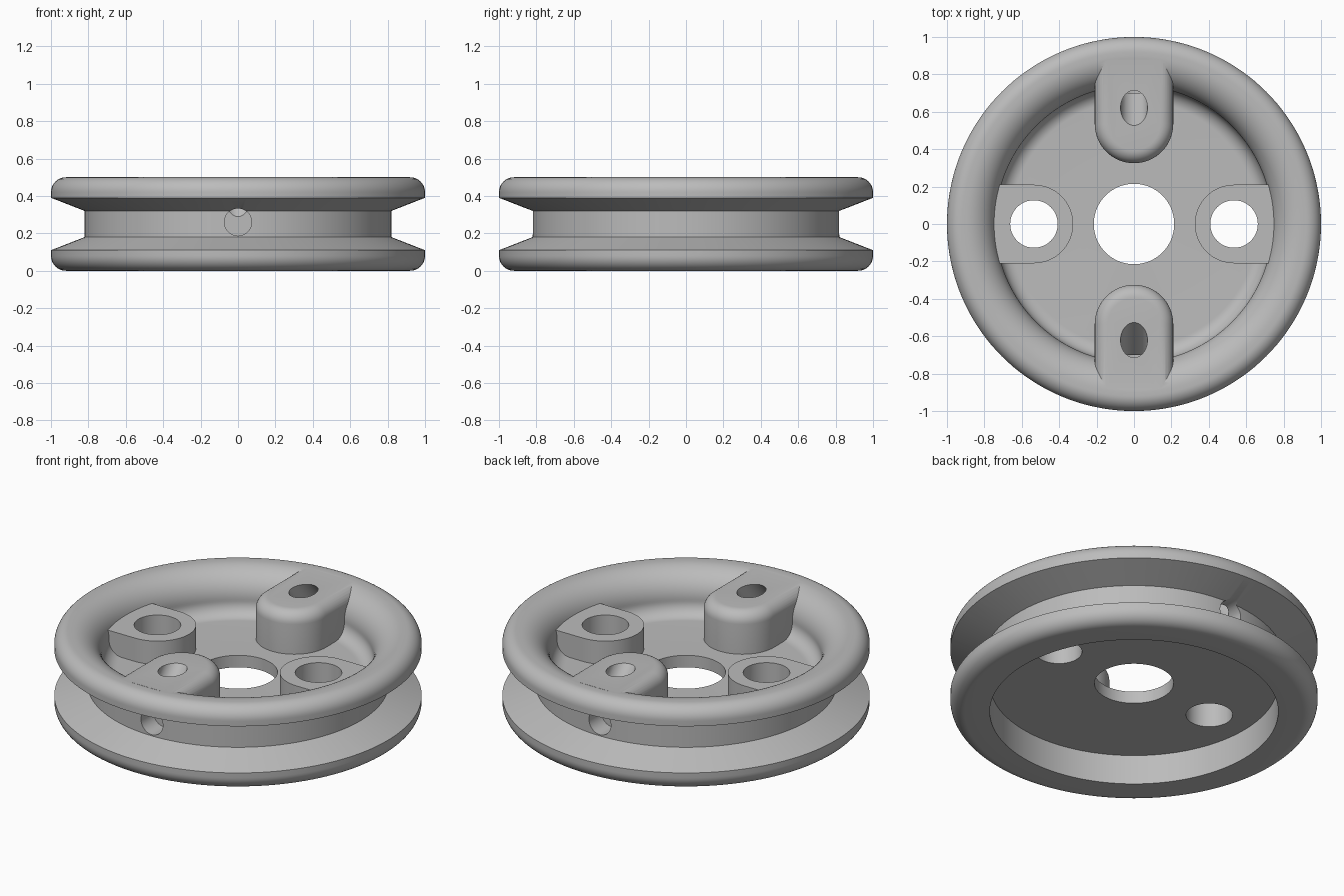
import bpy, bmesh
from math import sin, cos, pi, radians
from mathutils import Matrix, Vector

old = bpy.data.objects.get("Cube")
if old:
    bpy.data.objects.remove(old, do_unlink=True)

SEGMENTS = 144

grey = bpy.data.materials.new("light grey")
grey.use_nodes = True
colour = (0.5, 0.5, 0.5, 1)
grey.diffuse_color = colour
grey.node_tree.nodes["Principled BSDF"].inputs["Base Color"].default_value = colour


def skin(name, loops, wrap=False):
    """Bridge a row of equal vertex loops; cap the ends unless wrapped."""
    bm = bmesh.new()
    rings = [[bm.verts.new(p) for p in loop] for loop in loops]
    n = len(rings[0])
    pairs = list(zip(rings, rings[1:]))
    if wrap:
        pairs.append((rings[-1], rings[0]))
    else:
        bm.faces.new(rings[0])
        bm.faces.new(rings[-1])
    for a, b in pairs:
        for i in range(n):
            j = (i + 1) % n
            bm.faces.new((a[i], a[j], b[j], b[i]))
    bmesh.ops.recalc_face_normals(bm, faces=bm.faces)
    mesh = bpy.data.meshes.new(name)
    bm.to_mesh(mesh)
    bm.free()
    mesh.materials.append(grey)
    obj = bpy.data.objects.new(name, mesh)
    bpy.context.collection.objects.link(obj)
    return obj


def lathe(name, profile):
    turns = [2 * pi * i / SEGMENTS for i in range(SEGMENTS)]
    loops = [[(r * cos(t), r * sin(t), z) for r, z in profile] for t in turns]
    return skin(name, loops, wrap=True)


def arc(r, z, radius, start, end, steps=12):
    angles = [radians(start + (end - start) * i / steps) for i in range(steps + 1)]
    return [(r + radius * cos(a), z + radius * sin(a)) for a in angles]


def boss(name, top, end, fillet, angle):
    """Round-nosed block pointing at the axis, with an optional top fillet."""
    def outline(inset, z):
        r = 0.21 - inset
        nose = [radians(90 + 180 * i / 32) for i in range(33)]
        pts = [(0.535 + r * cos(a), r * sin(a), z) for a in nose]
        return pts + [(end, -r, z), (end, r, z)]
    loops = [outline(0, 0.215)]
    if fillet:
        steps = [radians(90 * i / 8) for i in range(9)]
        loops += [outline(fillet * (1 - cos(a)), top - fillet * (1 - sin(a))) for a in steps]
    else:
        loops.append(outline(0, top))
    obj = skin(name, loops)
    obj.data.transform(Matrix.Rotation(radians(angle), 4, "Z"))
    return obj


def drill(name, start, end, radius, angle=0):
    start, end = Vector(start), Vector(end)
    turn = (end - start).to_track_quat("Z", "Y")
    circle = [2 * pi * i / 48 for i in range(48)]
    loops = [[p + turn @ Vector((radius * cos(a), radius * sin(a), 0)) for a in circle]
             for p in (start, end)]
    obj = skin(name, loops)
    obj.data.transform(Matrix.Rotation(radians(angle), 4, "Z"))
    return obj


def combine(body, tool, operation):
    mod = body.modifiers.new("combine", "BOOLEAN")
    mod.operation, mod.object, mod.solver = operation, tool, "EXACT"
    bpy.context.view_layer.objects.active = body
    bpy.ops.object.modifier_apply(modifier=mod.name)
    bpy.data.objects.remove(tool, do_unlink=True)


# Wheel body: web with centre bore, dished top and recessed underside
profile = [(0.215, 0.178), (0.785, 0.178), (0.785, 0)]
profile += arc(0.92, 0.08, 0.08, -90, 0)
profile += arc(0.92, 0.42, 0.08, 0, 90)
profile += arc(0.90, 0.34, 0.16, 90, 180, 20)
profile += arc(0.66, 0.33, 0.08, 0, -90)
profile += [(0.215, 0.25)]
wheel = lathe("pulley_wheel", profile)

# Low side bosses and tall filleted front and back bosses
for angle in (0, 180):
    combine(wheel, boss("low_boss", 0.39, 0.79, 0, angle), "UNION")
for angle in (90, 270):
    combine(wheel, boss("tall_boss", 0.4995, 0.88, 0.07, angle), "UNION")

# Rope groove round the rim
groove = [(0.82, 0.18), (0.82, 0.32), (1.1, 0.429), (1.1, 0.071)]
combine(wheel, lathe("groove_cutter", groove), "DIFFERENCE")

# Screw holes through the low bosses
for angle in (0, 180):
    combine(wheel, drill("screw_hole", (0.535, 0, 0.1), (0.535, 0, 0.6), 0.127, angle),
            "DIFFERENCE")

# Rope holes: slanted from the tall boss tops, leaving through the groove
for angle in (90, 270):
    combine(wheel, drill("slanted_hole", (0.48, 0, 0.67), (0.76, 0, 0.33), 0.072, angle),
            "DIFFERENCE")
    combine(wheel, drill("exit_hole", (0.70, 0, 0.26), (0.95, 0, 0.26), 0.073, angle),
            "DIFFERENCE")

bpy.ops.object.select_all(action="DESELECT")
wheel.select_set(True)
bpy.context.view_layer.objects.active = wheel
bpy.ops.object.shade_smooth_by_angle(angle=radians(25))
